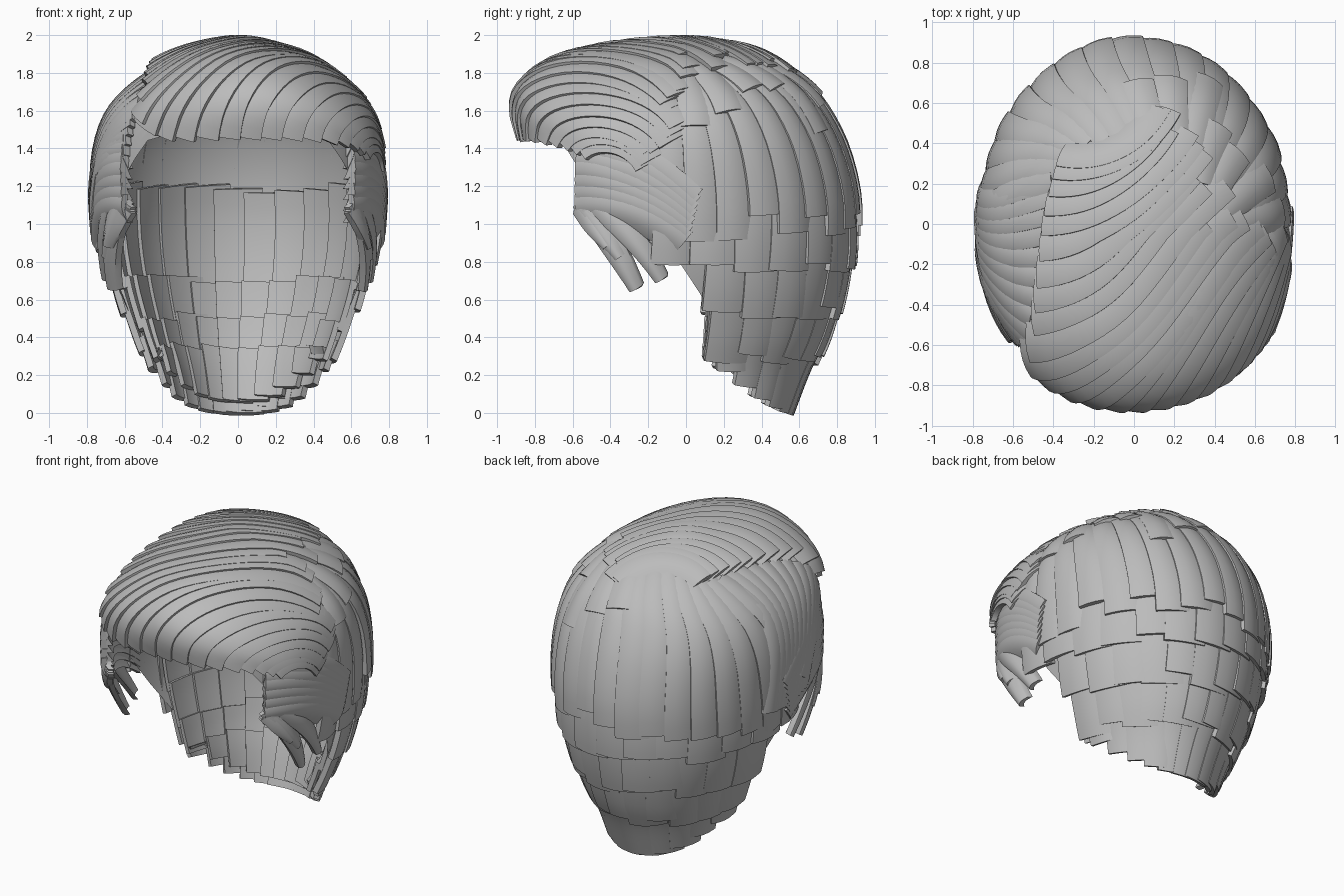
import bpy, bmesh, random
from math import sin, cos, atan2, acos, radians, degrees
from mathutils import Vector

random.seed(4)
if "Cube" in bpy.data.objects:
    bpy.data.objects.remove(bpy.data.objects["Cube"])

hair = bpy.data.materials.new("hair_grey")
hair.use_nodes = True
hair.diffuse_color = (0.5, 0.5, 0.5, 1)
hair.node_tree.nodes["Principled BSDF"].inputs["Base Color"].default_value = (0.5, 0.5, 0.5, 1)

# Head profiles from crown to nape: height, then radius to the back, side and front
Z = [1.99, 1.955, 1.88, 1.75, 1.6, 1.4, 1.15, .9, .65, .4, .2, -.02]
BACK = [0, .28, .5, .68, .79, .88, .935, .93, .88, .79, .68, .58]
SIDE = [0, .22, .42, .6, .72, .78, .79, .77, .71, .61, .51, .42]
FRONT = [0, .42, .7, .87, .915, .87, .85, .85, .8, .7, .6, .5]


def sample(vals, k, sign=-1):
    """Smooth profile value at ring k."""
    i = min(max(int(k), 0), len(vals) - 2)
    f = k - i
    a = vals[i - 1] if i else sign * vals[1]
    b, c = vals[i], vals[i + 1]
    d = vals[i + 2] if i + 2 < len(vals) else 2 * c - b
    return b + .5 * f * (c - a + f * (2*a - 5*b + 4*c - d + f * (3*(b - c) + d - a)))


def depth(y):
    return BACK if y > 0 else FRONT


def surf(m):
    """Head surface at a point of the flattened scalp map, squarer at the temples."""
    k, az = m.length, atan2(m.x, m.y)
    full = 1
    if m.y < 0:
        full += .08 * sin(2 * az)**2 * min(1, max(0, (k - 2) / 3.5))
    return Vector((full * sample(SIDE, k) * sin(az), full * sample(depth(m.y), k) * cos(az), sample(Z, k, 1)))


def normal(m):
    ex, ey = Vector((.03, 0)), Vector((0, .03))
    return (surf(m + ex) - surf(m - ex)).cross(surf(m + ey) - surf(m - ey)).normalized()


def polar(deg, k):
    return Vector((sin(radians(deg)), cos(radians(deg)))) * k


def solve(test, hi):
    lo = .01
    for _ in range(30):
        mid = (lo + hi) / 2
        lo, hi = (mid, hi) if test(mid) else (lo, mid)
    return lo


def at(x, y):
    """Map point seen from above at x, y."""
    k = solve(lambda q: (x / sample(SIDE, q))**2 + (y / sample(depth(y), q))**2 > 1, 4)
    return Vector((x / sample(SIDE, k), y / sample(depth(y), k))).normalized() * k


def side(sgn, y, z):
    """Map point seen from the side at y, z."""
    k = solve(lambda q: sample(Z, q, 1) > z, 11)
    return polar(sgn * degrees(acos(y / sample(depth(y), k))), k)


def along(pts, t):
    f = min(max(t, 0), 1) * (len(pts) - 1)
    i = min(int(f), len(pts) - 2)
    return pts[i] + (pts[i + 1] - pts[i]) * (f - i)


def strand(bm, a, b, bend=0, w=(.1, .1), lift=(0, 0), tilt=.015, arch=.025, thick=.035, taper=0, n=14):
    """Curved slab of hair lying on the head from map point a to b."""
    d = b - a
    c = (a + b) / 2 + Vector((d.y, -d.x)) * bend
    path = lambda t: a * (1 - t)**2 + c * 2 * t * (1 - t) + b * t * t
    across = [-1, -.85, -.4, 0, .4, .85, 1]
    rings = []
    for i in range(n + 1):
        t = i / n
        m = path(t)
        p, nor = surf(m), normal(m)
        tan = (surf(path(t + .01)) - surf(path(t - .01))).normalized()
        right = tan.cross(nor).normalized()
        half = (w[0] + (w[1] - w[0]) * t) * (1 - taper * max(0, t - .4)**1.5 * 2)
        up = lift[0] + (lift[1] - lift[0]) * t
        top = [p + right * s * half + nor * (up + arch * (1 - s**2) + tilt * s) for s in across]
        low = [q - nor * thick for q in reversed(top)]
        rings.append([bm.verts.new(q) for q in top + low])
    for r, q in zip(rings, rings[1:]):
        for j in range(len(r)):
            h = (j + 1) % len(r)
            bm.faces.new((r[j], r[h], q[h], q[j]))
    bm.faces.new(rings[0])
    bm.faces.new(rings[-1])


parts = []


def finish(bm, name):
    bmesh.ops.recalc_face_normals(bm, faces=bm.faces[:])
    me = bpy.data.meshes.new(name)
    bm.to_mesh(me)
    bm.free()
    me.materials.append(hair)
    ob = bpy.data.objects.new(name, me)
    bpy.context.collection.objects.link(ob)
    parts.append(ob)


# Cap under the strands, with its hairline cut by direction
bm = bmesh.new()
hem = [10.7, 10.6, 10.3, 9.8, 8.6, 6.8, 6.3, 4.8, 4.6, 4.5]
grid = []
for i in range(72):
    deg = i * 5 - 180
    end = along(hem, abs(deg) / 180)
    ms = [polar(deg, .05 + (end - .05) * j / 16) for j in range(17)]
    grid.append([bm.verts.new(surf(m) - normal(m) * .075) for m in ms])
for i in range(72):
    a, b = grid[i - 1], grid[i]
    for j in range(16):
        bm.faces.new((a[j], a[j + 1], b[j + 1], b[j]))
bm.faces.new([g[0] for g in grid])
finish(bm, "cap")

# Lining strands inside the back
bm = bmesh.new()
for k0, k1, w0, w1 in ((5.8, 8.1, .13, .12), (7.9, 9, .12, .11), (8.75, 9.8, .11, .1), (9.55, 10.8, .1, .08)):
    for i in range(11):
        deg = -73 + 146 / 10 * i
        trim = 1.1 * abs(deg / 73)**2.3 if k1 > 10 else 0
        strand(bm, polar(deg, k0 + random.uniform(-.1, .1)), polar(deg, k1 - trim), w=(w0, w1),
               lift=(-.11, -.08), arch=.01, thick=.03, n=6)
finish(bm, "inner_lining")

# Nape strands in overlapping rows, widest at the top
bm = bmesh.new()
for k0, k1, w0, w1, reach in ((9.2, 11, .115, .1, 68), (8.1, 9.6, .13, .12, 71), (7.1, 8.5, .13, .13, 74), (6, 7.5, .13, .13, 80)):
    for i in range(12):
        deg = -reach + 2 * reach / 11 * i
        trim = 1.05 * abs(deg / reach)**2.3 if k1 > 10 else random.uniform(-.15, .15)
        strand(bm, polar(deg, k0), polar(deg + random.uniform(-1, 1), k1 - trim), w=(w0, w1),
               lift=(-.06, -.03 + random.uniform(-.006, .006)), tilt=.008, arch=.02, n=8)
finish(bm, "nape_strands")

# Long strands falling from the crown over the back
bm = bmesh.new()
crown = [at(-.42, .2), at(-.36, .35), at(-.2, .4), at(.05, .4), at(.25, .4), at(.38, .25), at(.48, .05), at(.55, -.1)]
for i in range(18):
    t = i / 17
    end = polar(-95 + 190 * t, 6.6 + .7 * abs(2 * t - 1)**6 + random.uniform(-.25, .3))
    strand(bm, along(crown, t), end, .06 - .12 * t, (.08, .115), (-.045, -.028 + random.uniform(-.006, .006)),
           tilt=.014, arch=.022)
# Short square-ended locks behind the quiff
for i in range(7):
    t = .5 + .45 * i / 6
    end = polar(-95 + 190 * t, random.uniform(2.9, 4.6))
    strand(bm, along(crown, t) * .85, end, -.05, (.08, .1), (-.035, -.026), tilt=.01, n=8)
finish(bm, "back_strands")

# Locks in front of both ears
for sgn, name in ((1, "left_ear_locks"), (-1, "right_ear_locks")):
    bm = bmesh.new()
    for i in range(7):
        t = i / 6
        strand(bm, side(sgn, -.56, 1.44 - .36 * t), side(sgn, .03 - .05 * t, 1.12 - .23 * t), sgn * .07,
               (.075, .085), (-.055, -.024), tilt=-.02 * sgn, n=12)
    for y, z, w in ((-.34, .82, .05), (-.26, .65, .06), (-.13, .7, .06), (-.4, .88, .05)):
        strand(bm, side(sgn, -.54, 1.1 + (y + .4) * .25), side(sgn, y, z), sgn * .04,
               (.07, w), (-.06, -.03), taper=.4, n=10)
    finish(bm, name)

# Locks falling from the parting and the right temple, swept to the ear
bm = bmesh.new()
part = [at(-.4, .28), at(-.46, 0), at(-.5, -.3), at(-.53, -.54), side(-1, -.56, 1.6), side(-1, -.56, 1.45)]
ear = [side(-1, .2, 1), side(-1, .08, 1), side(-1, -.03, 1.02), side(-1, -.12, 1.06), side(-1, -.14, 1.12),
       side(-1, -.1, 1.15)]
for i in range(15):
    t = i / 14
    strand(bm, along(part, t), along(ear, t), -.2 + .2 * t, (.08, .085), (-.06, -.026), tilt=-.022)
finish(bm, "parting_locks")

# Quiff swept from the parting and forehead back to the left
bm = bmesh.new()
roots = [at(-.36, .36), at(-.44, .1), at(-.48, -.2), at(-.5, -.46), polar(-136, 4.4), polar(-150, 4.75),
         polar(-168, 4.75), polar(176, 4.75), polar(160, 4.75), polar(146, 4.75), polar(136, 4.75), polar(129, 4.85)]
tips = [at(.1, .6), at(.2, .5), at(.3, .36), at(.4, .2), at(.5, .08), at(.58, 0), at(.66, -.05),
        side(1, -.04, 1.58), side(1, -.08, 1.47), side(1, -.12, 1.38), side(1, -.14, 1.3)]
for i in range(25):
    t = (i / 24)**1.2
    root, tip = along(roots, t), along(tips, t)
    tip = tip + (tip - root) * random.uniform(-.12, .06)
    strand(bm, root, tip, max(.42 - 1.2 * t, -.26), (.08 + .04 * min(1, 2 * t), .1),
           (-.015, -.026 + random.uniform(-.004, .004)), tilt=.028, arch=.02, n=20)
finish(bm, "quiff_strands")

bpy.ops.object.select_all(action='DESELECT')
for ob in parts:
    ob.select_set(True)
bpy.context.view_layer.objects.active = parts[0]
bpy.ops.object.shade_smooth_by_angle(angle=radians(40))
